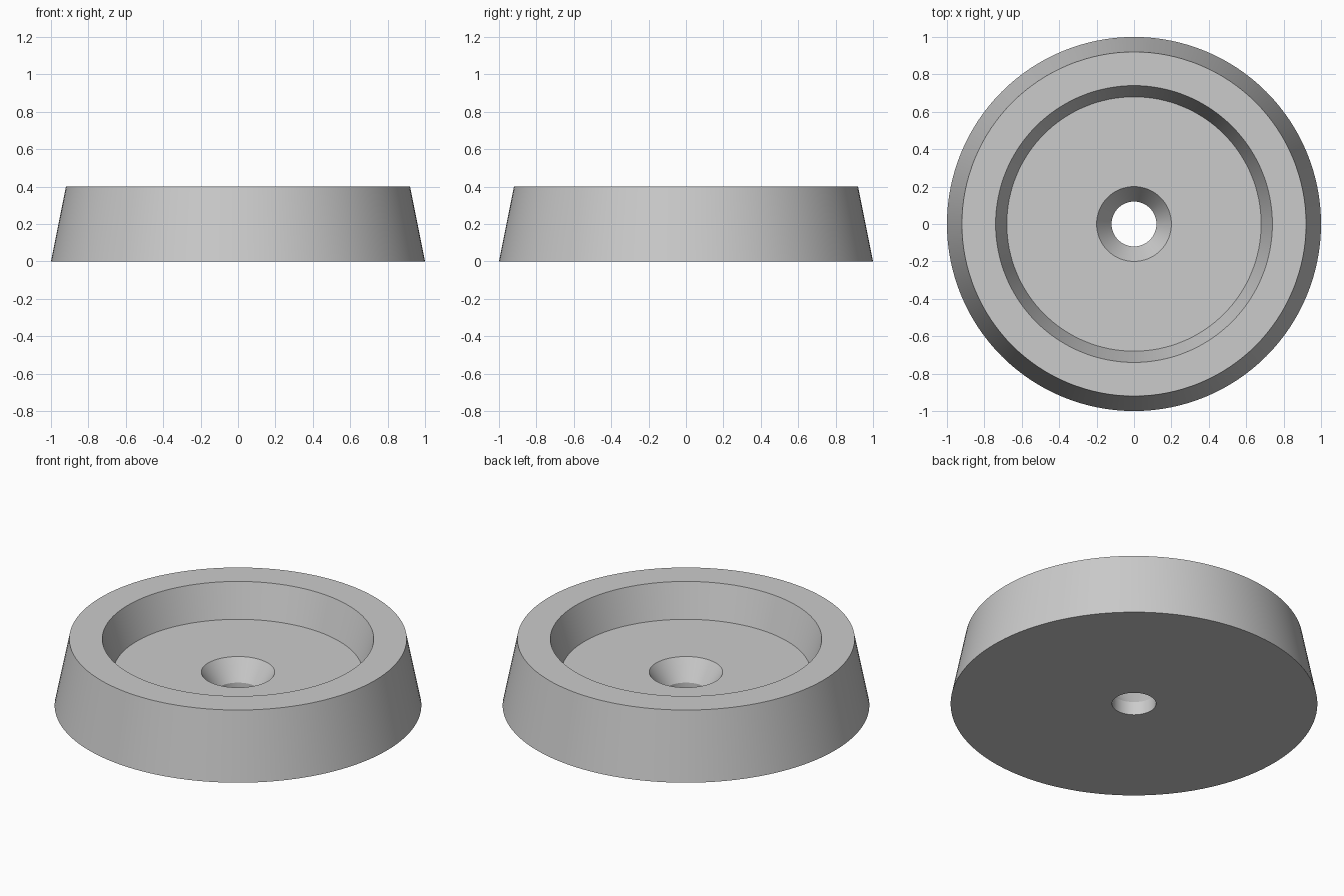
import bpy
import bmesh
import math

cube = bpy.data.objects.get("Cube")
if cube:
    bpy.data.objects.remove(cube, do_unlink=True)

# Plain grey finish
grey = bpy.data.materials.new("plain grey")
grey.use_nodes = True
colour = (0.6, 0.6, 0.6, 1)
grey.diffuse_color = colour
grey.node_tree.nodes["Principled BSDF"].inputs["Base Color"].default_value = colour

SEGMENTS = 128


def lathe(name, profile, material):
    """Spin a closed (radius, height) profile around the z axis."""
    bm = bmesh.new()
    rings = []
    for radius, height in profile:
        ring = []
        for i in range(SEGMENTS):
            a = math.tau * i / SEGMENTS
            ring.append(bm.verts.new((radius * math.cos(a), radius * math.sin(a), height)))
        rings.append(ring)
    for ring, following in zip(rings, rings[1:] + rings[:1]):
        for i in range(SEGMENTS):
            j = (i + 1) % SEGMENTS
            bm.faces.new((ring[i], ring[j], following[j], following[i]))
    bmesh.ops.recalc_face_normals(bm, faces=bm.faces)
    mesh = bpy.data.meshes.new(name)
    bm.to_mesh(mesh)
    bm.free()
    mesh.materials.append(material)
    obj = bpy.data.objects.new(name, mesh)
    bpy.context.collection.objects.link(obj)
    return obj


# Tapered cup with a recessed floor and a countersunk screw hole
cup = lathe("recessed_cup", [
    (0.12, 0), (1, 0),            # flat base
    (0.92, 0.4), (0.74, 0.4),     # outer wall and rim
    (0.68, 0.2), (0.2, 0.2),      # recess wall and floor
    (0.12, 0.08),                 # countersink
], grey)

bpy.ops.object.select_all(action="DESELECT")
cup.select_set(True)
bpy.context.view_layer.objects.active = cup
bpy.ops.object.shade_smooth_by_angle(angle=math.radians(25))
